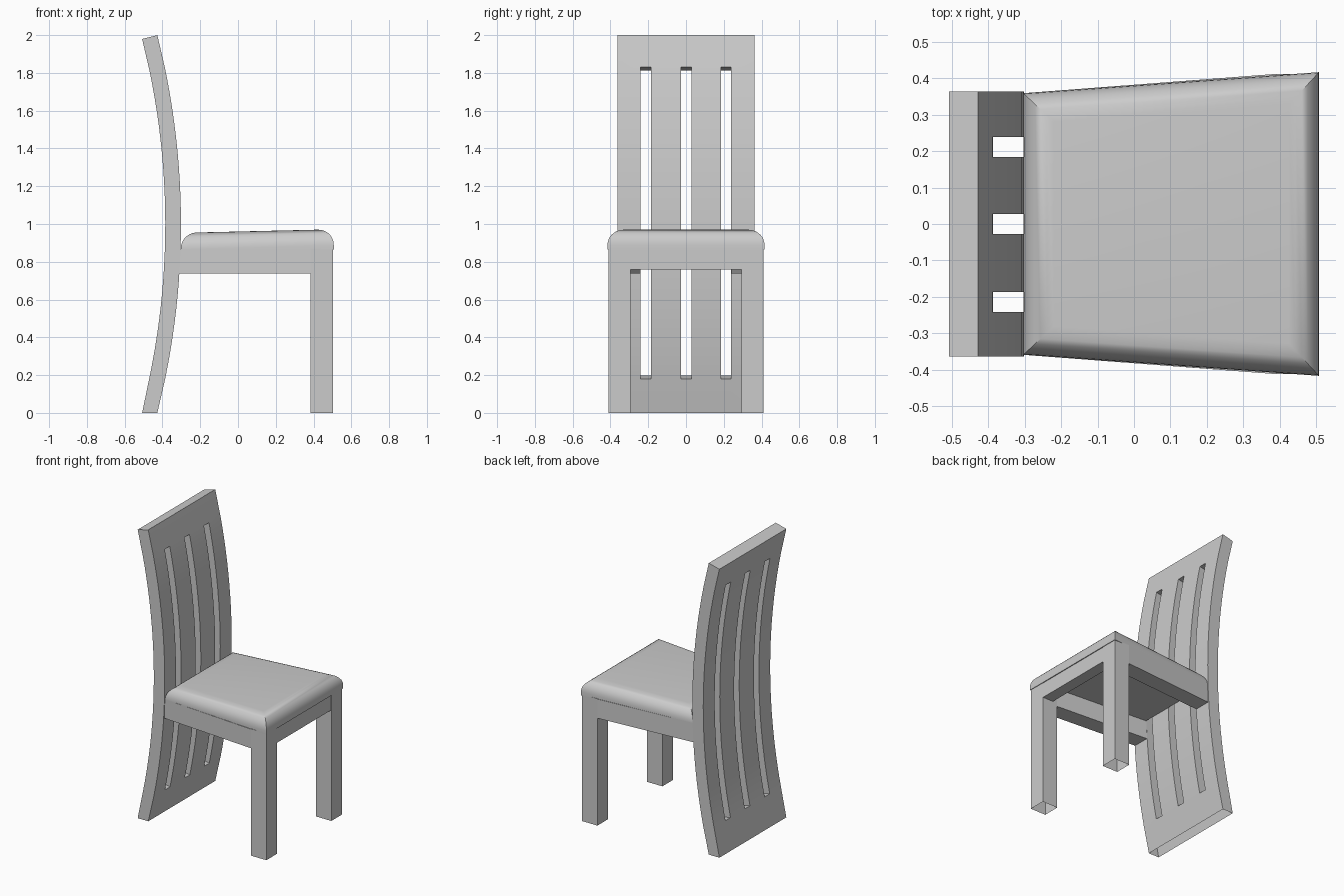
import bpy, bmesh, math

if "Cube" in bpy.data.objects:
    bpy.data.objects.remove(bpy.data.objects["Cube"])


def finish(bm, name, smooth=False):
    bmesh.ops.recalc_face_normals(bm, faces=bm.faces[:])
    mesh = bpy.data.meshes.new(name)
    bm.to_mesh(mesh)
    bm.free()
    obj = bpy.data.objects.new(name, mesh)
    bpy.context.collection.objects.link(obj)
    if smooth:
        bpy.ops.object.select_all(action='DESELECT')
        obj.select_set(True)
        bpy.context.view_layer.objects.active = obj
        bpy.ops.object.shade_smooth_by_angle(angle=math.radians(30))
    return obj


def prism(outline, z0, z1, open_bottom=False):
    bm = bmesh.new()
    low = [bm.verts.new((x, y, z0)) for x, y in outline]
    top = [bm.verts.new((x, y, z1)) for x, y in outline]
    n = len(outline)
    for i in range(n):
        j = (i + 1) % n
        bm.faces.new((low[i], low[j], top[j], top[i]))
    bm.faces.new(top)
    if not open_bottom:
        bm.faces.new(low[::-1])
    return bm


# Curved back panel: arc grid with three slots, thickened toward the arc centre
R_FRONT, R_BACK, CX = 4.06, 3.977, -4.362
ys = [-0.363, -0.241, -0.186, -0.027, 0.028, 0.184, 0.239, 0.363]
slot_lo, slot_hi, steps = 0.18, 1.83, 22
zs = [0] + [slot_lo + (slot_hi - slot_lo) * i / steps for i in range(steps + 1)] + [2]


def arc_point(r, z):
    a = math.asin((z - 1) / R_FRONT)
    return CX + r * math.cos(a), 1 + r * math.sin(a)


bm = bmesh.new()
grid = {}
for k, r in enumerate((R_FRONT, R_BACK)):
    for j, z in enumerate(zs):
        x, zz = arc_point(r, z)
        if j == 0:
            zz = 0
        for i, y in enumerate(ys):
            grid[k, i, j] = bm.verts.new((x, y, zz))


def solid(i, j):
    inside = 0 <= i < len(ys) - 1 and 0 <= j < len(zs) - 1
    return inside and not (i % 2 == 1 and 0 < j < len(zs) - 2)


for i in range(len(ys) - 1):
    for j in range(len(zs) - 1):
        if not solid(i, j):
            continue
        for k in (0, 1):
            bm.faces.new([grid[k, a, b] for a, b in
                          ((i, j), (i + 1, j), (i + 1, j + 1), (i, j + 1))])
        # rim walls, leaving the floor end open
        for di, dj, a, b in ((-1, 0, (i, j), (i, j + 1)), (1, 0, (i + 1, j), (i + 1, j + 1)),
                             (0, -1, (i, j), (i + 1, j)), (0, 1, (i, j + 1), (i + 1, j + 1))):
            if not solid(i + di, j + dj) and j + dj >= 0:
                bm.faces.new((grid[(0, *a)], grid[(0, *b)], grid[(1, *b)], grid[(1, *a)]))
loose = [v for v in bm.verts if not v.link_faces]
bmesh.ops.delete(bm, geom=loose, context='VERTS')
finish(bm, "curved_back", smooth=True)

# Front legs and tapering side rails
for s, side in ((-1, "right"), (1, "left")):
    leg = [(0.385, s * 0.294), (0.503, s * 0.294), (0.503, s * 0.411), (0.385, s * 0.411)]
    finish(prism(leg, 0, 0.87, open_bottom=True), "front_leg_" + side)
    rail = [(-0.309, s * 0.242), (0.385, s * 0.294), (0.385, s * 0.411), (-0.309, s * 0.358)]
    finish(prism(rail, 0.737, 0.868), "side_rail_" + side)

# Front rail
finish(prism([(0.42, -0.294), (0.501, -0.294), (0.501, 0.294), (0.42, 0.294)],
             0.76, 0.868), "front_rail")

# Seat cushion: tapered block with rounded upper edges and a slight rise to the front
bm = prism([(-0.303, -0.358), (0.507, -0.416), (0.507, 0.416), (-0.303, 0.358)], 0.864, 0.972)
for v in bm.verts:
    if v.co.x < 0 and v.co.z > 0.9:
        v.co.z = 0.953
rim = [e for e in bm.edges if all(v.co.z > 0.9 for v in e.verts)]
bmesh.ops.bevel(bm, geom=rim, offset=0.083, segments=7, profile=0.5,
                affect='EDGES', clamp_overlap=True)
finish(bm, "seat_cushion", smooth=True)
